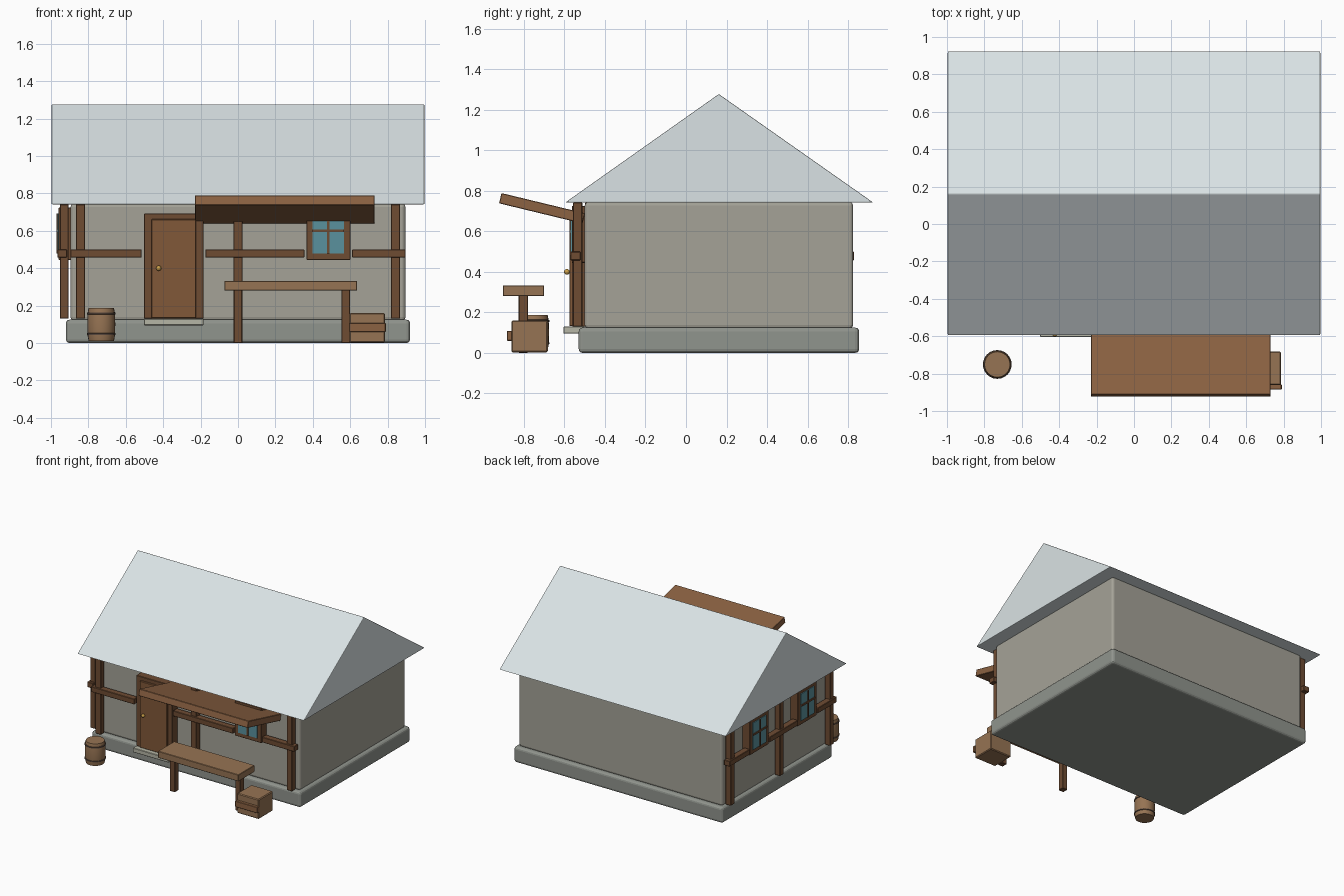
import bpy, bmesh, math
from mathutils import Matrix

if "Cube" in bpy.data.objects:
    bpy.data.objects.remove(bpy.data.objects["Cube"])


def material(name, hexcode):
    rgb = [int(hexcode[i:i + 2], 16) / 255 for i in (0, 2, 4)]
    m = bpy.data.materials.new(name)
    m.diffuse_color = (*[c ** 2.2 for c in rgb], 1)
    m.use_nodes = True
    m.node_tree.nodes["Principled BSDF"].inputs["Base Color"].default_value = m.diffuse_color
    return m


STONE = material("stone", "8f938c")
PLASTER = material("plaster", "a3a196")
ROOF = material("roof_slate", "d9e2e4")
TIMBER = material("timber", "6e4d36")
PLANK = material("plank", "8a6244")
DOOR = material("door_wood", "80593b")
WOOD = material("light_wood", "957354")
GLASS = material("glass", "5a909c")
BRASS = material("brass", "c79c4a")
STEP = material("step_stone", "b4b4a4")
IRON = material("iron", "5a4a40")


def finish(name, bm, mat, bevel=0.0, segments=2, smooth=False):
    bmesh.ops.recalc_face_normals(bm, faces=bm.faces)
    me = bpy.data.meshes.new(name)
    bm.to_mesh(me)
    bm.free()
    ob = bpy.data.objects.new(name, me)
    bpy.context.collection.objects.link(ob)
    me.materials.append(mat)
    if bevel:
        mod = ob.modifiers.new("bevel", 'BEVEL')
        mod.width, mod.segments = bevel, segments
    if smooth:
        bpy.context.view_layer.objects.active = ob
        ob.select_set(True)
        bpy.ops.object.shade_smooth_by_angle(angle=math.radians(35))
        ob.select_set(False)
    return ob


def box(name, x, y, z, mat, bevel=0.003, segments=1):
    bm = bmesh.new()
    mid = [(a + b) / 2 for a, b in (x, y, z)]
    size = [abs(b - a) for a, b in (x, y, z)]
    bmesh.ops.create_cube(bm, size=1, matrix=Matrix.Translation(mid) @ Matrix.Diagonal((*size, 1)))
    return finish(name, bm, mat, bevel, segments)


def on_wall(name, side, u, d, z, mat, bevel=0.003):
    """Box on the front or left wall: u runs along the wall, d outward from it."""
    if side == "front":
        return box(name, u, (-0.5 - d[1], -0.5 - d[0]), z, mat, bevel)
    return box(name, (-0.895 - d[1], -0.895 - d[0]), u, z, mat, bevel)


def lathe(name, profile, centre, mat, sides=24):
    bm = bmesh.new()
    rings = []
    for r, z in profile:
        rings.append([bm.verts.new((centre[0] + r * math.cos(2 * math.pi * i / sides),
                                    centre[1] + r * math.sin(2 * math.pi * i / sides), z))
                      for i in range(sides)])
    for a, b in zip(rings, rings[1:]):
        for i in range(sides):
            j = (i + 1) % sides
            bm.faces.new((a[i], a[j], b[j], b[i]))
    bm.faces.new(rings[0])
    bm.faces.new(rings[-1])
    return finish(name, bm, mat, smooth=True)


# House body
box("foundation", (-0.92, 0.92), (-0.53, 0.855), (0, 0.125), STONE, 0.02, 3)
box("walls", (-0.895, 0.895), (-0.5, 0.825), (0.12, 0.745), PLASTER, 0.018, 3)

# Gabled roof: solid triangular prism
bm = bmesh.new()
ends = [[bm.verts.new((x, y, z)) for y, z in ((-0.597, 0.742), (0.925, 0.742), (0.162, 1.278))]
        for x in (-0.997, 0.997)]
for e in ends:
    bm.faces.new(e)
for i in range(3):
    j = (i + 1) % 3
    bm.faces.new((ends[0][i], ends[0][j], ends[1][j], ends[1][i]))
finish("roof", bm, ROOF, 0.005, 2)


# Timber framing: upright posts and rail pieces between openings
def framing(side, posts, rails):
    for i, u in enumerate(posts):
        on_wall(f"{side}_post_{i}", side, (u - 0.024, u + 0.024), (0.012, 0.058), (0.13, 0.742), TIMBER)
    for i, u in enumerate(rails):
        on_wall(f"{side}_rail_{i}", side, u, (0.02, 0.07), (0.457, 0.5), TIMBER)


framing("front", (-0.842, 0, 0.842), ((-0.895, -0.515), (-0.175, 0.355), (0.61, 0.895)))
framing("left", (-0.475, 0.155, 0.775), ((-0.52, -0.28), (-0.03, 0.325), (0.575, 0.83)))


# Windows: frame, pane and glazing bars
def window(name, side, u):
    on_wall(name + "_frame", side, (u - 0.118, u + 0.118), (-0.01, 0.064), (0.445, 0.725), TIMBER)
    on_wall(name + "_pane", side, (u - 0.085, u + 0.085), (0.03, 0.07), (0.478, 0.692), GLASS, 0)
    on_wall(name + "_bar_upright", side, (u - 0.007, u + 0.007), (0.04, 0.076), (0.478, 0.692), TIMBER, 0)
    on_wall(name + "_bar_cross", side, (u - 0.085, u + 0.085), (0.04, 0.076), (0.593, 0.607), TIMBER, 0)


window("front_window", "front", 0.483)
window("left_window_a", "left", -0.155)
window("left_window_b", "left", 0.45)

# Door, knob and step
on_wall("door_frame", "front", (-0.502, -0.184), (-0.01, 0.062), (0.13, 0.692), TIMBER)
on_wall("door", "front", (-0.462, -0.224), (0.03, 0.076), (0.133, 0.662), DOOR)
bm = bmesh.new()
bmesh.ops.create_uvsphere(bm, u_segments=12, v_segments=8, radius=0.014,
                          matrix=Matrix.Translation((-0.424, -0.588, 0.4)))
finish("door_knob", bm, BRASS, smooth=True)
box("door_step", (-0.502, -0.184), (-0.605, -0.5), (0.095, 0.13), STEP)

# Sloping awning
bm = bmesh.new()
bmesh.ops.create_cube(bm, size=1, matrix=Matrix.Translation((0.25, -0.711, 0.714))
                      @ Matrix.Rotation(math.radians(-13.6), 4, 'X')
                      @ Matrix.Diagonal((0.962, 0.424, 0.052, 1)))
finish("awning", bm, PLANK, 0.003, 1)

# Table
box("table_top", (-0.072, 0.637), (-0.904, -0.7), (0.28, 0.333), WOOD)
for side, x in (("left", 0.0), ("right", 0.577)):
    box(f"table_leg_{side}", (x - 0.023, x + 0.023), (-0.826, -0.78), (0, 0.285), TIMBER)

# Crate with front slat
box("crate", (0.595, 0.786), (-0.862, -0.682), (0.003, 0.16), WOOD, 0.006)
box("crate_slat", (0.593, 0.79), (-0.885, -0.858), (0.06, 0.108), PLANK)

# Barrel with two hoops
BARREL = (-0.731, -0.751)
lathe("barrel", [(0.068, 0.012), (0.073, 0.04), (0.075, 0.1), (0.073, 0.16), (0.068, 0.187)], BARREL, WOOD)
for i, z in enumerate((0.048, 0.158)):
    lathe(f"barrel_hoop_{i}", [(0.072, z - 0.006), (0.077, z - 0.004), (0.077, z + 0.004), (0.072, z + 0.006)],
          BARREL, IRON)
